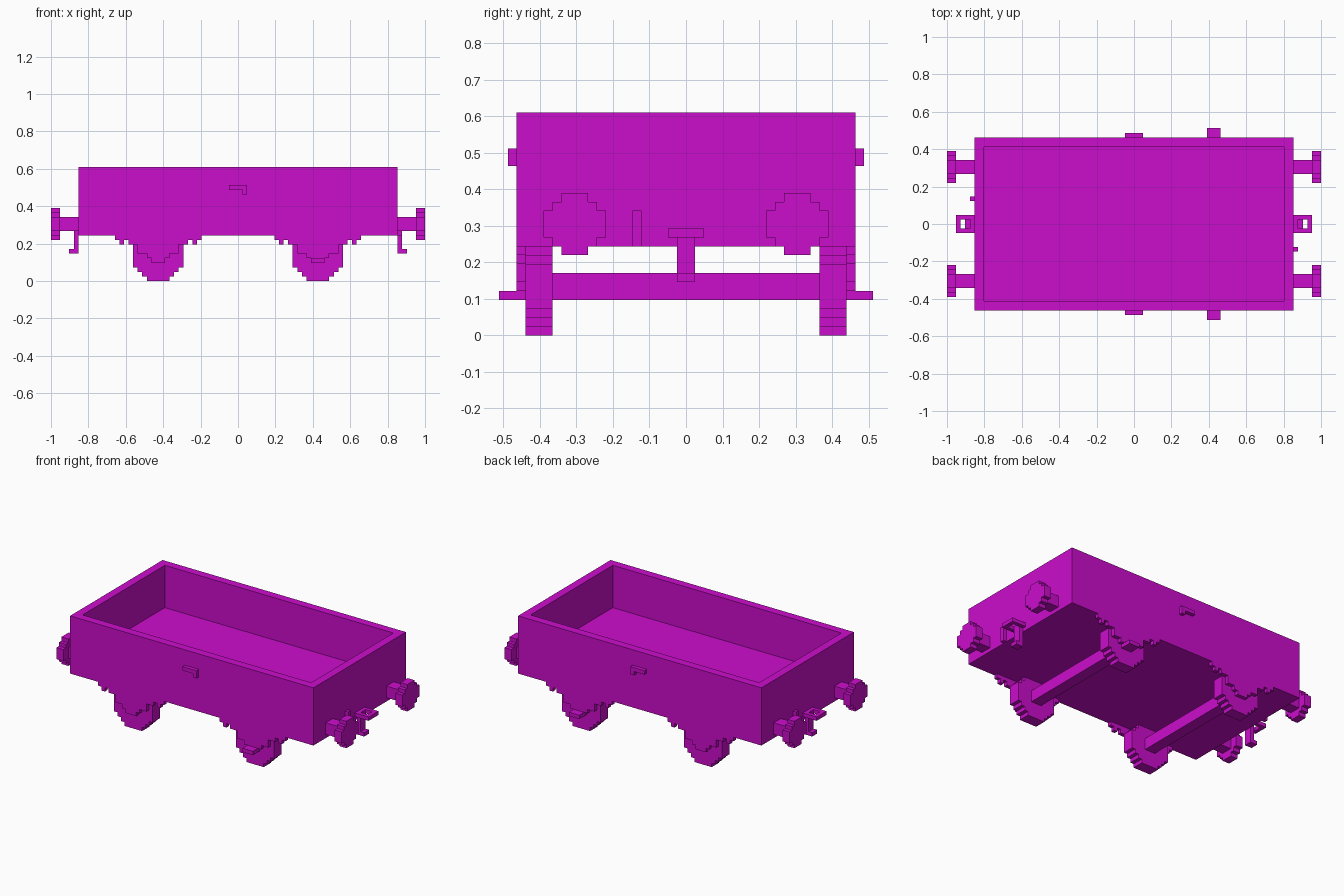
import bpy, bmesh
from mathutils import Vector

cube = bpy.data.objects.get("Cube")
if cube:
    bpy.data.objects.remove(cube, do_unlink=True)

U = 1 / 41  # size of one block

paint = bpy.data.materials.new("magenta paint")
paint.use_nodes = True
COLOUR = (0.6, 0.004, 0.6, 1)
paint.diffuse_color = COLOUR
paint.node_tree.nodes["Principled BSDF"].inputs["Base Color"].default_value = COLOUR


def finish(name, bm):
    """Scale from block units, recalculate normals and link."""
    bmesh.ops.scale(bm, vec=(U, U, U), verts=bm.verts)
    bmesh.ops.recalc_face_normals(bm, faces=bm.faces)
    mesh = bpy.data.meshes.new(name)
    bm.to_mesh(mesh)
    bm.free()
    mesh.materials.append(paint)
    ob = bpy.data.objects.new(name, mesh)
    bpy.context.collection.objects.link(ob)
    return ob


def add_box(bm, x, y, z):
    verts = bmesh.ops.create_cube(bm, size=1)["verts"]
    for v in verts:
        v.co = Vector(r[0] + (c + 0.5) * (r[1] - r[0]) for r, c in zip((x, y, z), v.co))


def boxes(name, *specs):
    bm = bmesh.new()
    for s in specs:
        add_box(bm, *s)
    return finish(name, bm)


def stepped(name, rows, centre, axis, a, b):
    """Extrude a symmetric stepped outline; rows are (z0, z1, half width)."""
    side = [(w, z) for z0, z1, w in rows for z in (z0, z1)]
    outline = side + [(-w, z) for w, z in reversed(side)]
    bm = bmesh.new()
    place = (lambda p: (a, centre + p[0], p[1])) if axis == "x" else (lambda p: (centre + p[0], a, p[1]))
    face = bm.faces.new([bm.verts.new(place(p)) for p in outline])
    ext = bmesh.ops.extrude_face_region(bm, geom=[face])["geom"]
    shift = (b - a, 0, 0) if axis == "x" else (0, b - a, 0)
    bmesh.ops.translate(bm, vec=shift, verts=[g for g in ext if isinstance(g, bmesh.types.BMVert)])
    return finish(name, bm)


def span(s, a, b):
    """Range a..b on the side s (+1 or -1)."""
    return (a, b) if s > 0 else (-b, -a)


# Open body: block with its top inset and pushed down to the floor
bm = bmesh.new()
add_box(bm, (-35, 35), (-19, 19), (10, 25))
bm.normal_update()
top = max(bm.faces, key=lambda f: f.calc_center_median().z)
bmesh.ops.inset_region(bm, faces=[top], thickness=3)
ext = bmesh.ops.extrude_face_region(bm, geom=[top])["geom"]
bmesh.ops.translate(bm, vec=(0, 0, -11), verts=[g for g in ext if isinstance(g, bmesh.types.BMVert)])
if top.is_valid:
    bmesh.ops.delete(bm, geom=[top], context="FACES_ONLY")
finish("wagon_body", bm)

WHEEL = [(0, 1, 2.5), (1, 2, 3.5), (2, 3, 4.5), (3, 8, 5.5), (8, 9, 4.5), (9, 10.5, 3.5)]
GUARD = [(4, 5, 1.5), (5, 6, 2.5), (6, 8, 4.5), (8, 9, 6.5), (9, 10, 9.5)]
BUFFER = [(9, 10, 1.5), (10, 11, 2.5), (11, 14, 3.5), (14, 15, 2.5), (15, 16, 1.5)]

for sx, end in ((1, "left"), (-1, "right")):
    cx = 17.5 * sx
    # Axle, wheels and spring guards
    boxes(f"{end}_axle", ((cx - 1.5, cx + 1.5), (-17, 17), (4, 7)))
    for sy, side in ((1, "back"), (-1, "front")):
        tag = f"{end}_{side}"
        stepped(f"{tag}_wheel", WHEEL, cx, "y", 15 * sy, 18 * sy)
        stepped(f"{tag}_spring_guard", GUARD, cx, "y", 18 * sy, 19 * sy)
        boxes(f"{tag}_spring_ends", *[((cx + o - 0.5, cx + o + 0.5), span(sy, 18, 19), (8, 9.1))
                                      for o in (-8, 8)])
        # Buffer shaft and stepped round head
        boxes(f"{tag}_buffer_shaft", (span(sx, 34.9, 39.1), span(sy, 11, 14), (11, 14)))
        stepped(f"{tag}_buffer_head", BUFFER, 12.5 * sy, "x", 39 * sx, 41 * sx)
    # Coupling link: two arms and an end bar
    boxes(f"{end}_coupling_link",
          (span(sx, 34.9, 39), (1, 2), (11, 12)),
          (span(sx, 34.9, 39), (-2, -1), (11, 12)),
          (span(sx, 38, 39), (-1, 1), (11, 12)))
    # Hanging hook with its tip
    boxes(f"{end}_coupling_hook",
          (span(sx, 35, 36), (-1, 1), (6, 12)),
          (span(sx, 36, 37), (-1, 1), (6, 7)))
    # Upright pipe beside the coupling
    boxes(f"{end}_pipe", (span(sx, 34.9, 36), span(-sx, 5, 6), (10, 14)))

for sy, side in ((1, "back"), (-1, "front")):
    # Side latch with a short drop at one end
    boxes(f"{side}_latch",
          ((-2, 2), span(sy, 18.9, 20), (20, 21)),
          ((1, 2), span(sy, 18.9, 20), (19, 20)))
    # Step on the left axle guard
    boxes(f"{side}_step", ((16, 19), span(sy, 18.9, 21), (4, 5)))
